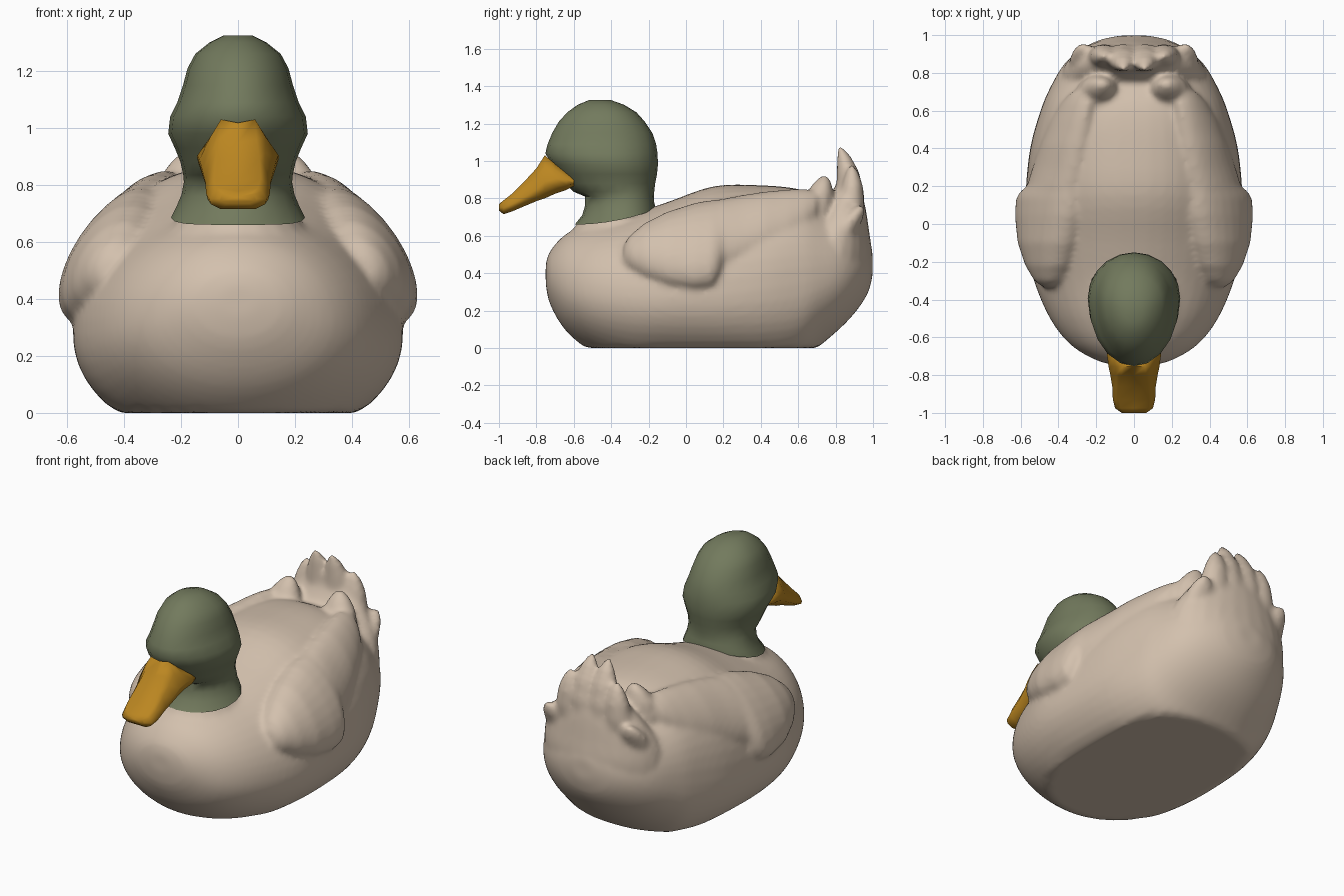
import bpy, bmesh
from math import sin, cos, pi
from mathutils import Vector

cube = bpy.data.objects.get("Cube")
if cube:
    bpy.data.objects.remove(cube)


def material(name, colour):
    m = bpy.data.materials.new(name)
    m.use_nodes = True
    m.diffuse_color = (*colour, 1)
    m.node_tree.nodes["Principled BSDF"].inputs["Base Color"].default_value = (*colour, 1)
    return m


BEIGE = material("beige feathers", (0.65, 0.53, 0.42))
GREEN = material("dull green", (0.17, 0.195, 0.11))
ORANGE = material("orange bill", (0.50, 0.24, 0.015))


def loft(bm, rings):
    """Skin a list of equal rings and close both ends."""
    loops = [[bm.verts.new(p) for p in ring] for ring in rings]
    n = len(loops[0])
    faces = [bm.faces.new((a[i], a[(i + 1) % n], b[(i + 1) % n], b[i]))
             for a, b in zip(loops, loops[1:]) for i in range(n)]
    faces += [bm.faces.new(loops[0]), bm.faces.new(loops[-1])]
    bmesh.ops.recalc_face_normals(bm, faces=faces)


def smooth_stations(stations, steps=4):
    """Fill in between stations along a flowing curve."""
    s = [stations[0], *stations, stations[-1]]
    out = []
    for p0, p1, p2, p3 in zip(s, s[1:], s[2:], s[3:]):
        for k in range(steps):
            t = k / steps
            out.append([b + t * (c - a) / 2 + t * t * (a - 2.5 * b + 2 * c - d / 2)
                        + t ** 3 * (1.5 * (b - c) + (d - a) / 2)
                        for a, b, c, d in zip(p0, p1, p2, p3)])
    return out + [stations[-1]]


def finish(name, bm, mat, angle=1.0):
    me = bpy.data.meshes.new(name)
    bm.to_mesh(me)
    bm.free()
    me.materials.append(mat)
    ob = bpy.data.objects.new(name, me)
    bpy.context.collection.objects.link(ob)
    bpy.ops.object.select_all(action="DESELECT")
    ob.select_set(True)
    bpy.context.view_layer.objects.active = ob
    bpy.ops.object.shade_smooth_by_angle(angle=angle)
    return ob


def power(v, n):
    return (abs(v) ** (2 / n)) * (1 if v >= 0 else -1)


def angles(n):
    return [2 * pi * i / n for i in range(n)]


def body_ring(y, low, mid, top, w, n):
    """Upright section, cut flat at the ground."""
    pts = []
    for t in angles(48):
        c, s = power(cos(t), n), power(sin(t), n)
        z = mid + s * ((top - mid) if s > 0 else (mid - low))
        pts.append(Vector((w * c, y, max(z, 0))))
    return pts


def egg_ring(z, front, back, w, slant=0.0):
    """Level section, widest behind its middle."""
    mid = back + (front - back) * 0.43
    pts = []
    for t in angles(20):
        y = mid + sin(t) * ((back - mid) if sin(t) > 0 else (mid - front))
        k = (y - front) / (back - front)
        pts.append(Vector((w * cos(t), y, z + slant * k * k)))
    return pts


# Body: hull, neck stub, rump, tail feathers and wings fused into one skin
bm = bmesh.new()
HULL = ((-0.75, .34, .39, .45, .07, 2), (-0.725, .23, .37, .52, .19, 2),
        (-0.64, .09, .32, .61, .335, 2), (-0.50, -.02, .29, .67, .445, 2),
        (-0.30, -.10, .27, .715, .53, 2), (-0.10, -.12, .27, .78, .575, 2),
        (0.15, -.12, .28, .865, .575, 2.1), (0.40, -.12, .31, .87, .55, 2.2),
        (0.60, -.08, .34, .85, .495, 2.3), (0.72, .015, .37, .80, .445, 2.2),
        (0.84, .12, .41, .72, .375, 2.1), (0.92, .21, .43, .64, .29, 2),
        (0.975, .30, .44, .57, .18, 2), (0.998, .39, .45, .51, .07, 2))
loft(bm, [body_ring(*s) for s in smooth_stations(HULL)])
loft(bm, [egg_ring(*s) for s in (
    (.36, -.70, .04, .44), (.50, -.685, -.03, .37), (.59, -.635, -.09, .285),
    (.65, -.595, -.14, .235), (.70, -.56, -.185, .20))])
RUMP = ((.25, .68, .36, .20), (.38, .75, .38, .225), (.50, .775, .385, .22),
        (.62, .80, .36, .18), (.75, .84, .28, .12), (.87, .865, .18, .065),
        (.95, .855, .13, .04))
loft(bm, [[Vector((rx * cos(t), y + ry * sin(t), z)) for t in angles(24)]
          for z, y, rx, ry in smooth_stations(RUMP)])


def feather(x, tip_x, base_y, tip_y, tip_z, w):
    base = Vector((x, base_y, .45))
    bend = Vector((x, base_y + .10, .45 + (tip_z - .45) * .62))
    tip = Vector((tip_x, tip_y, tip_z))
    rings = []
    for t, r in ((0, 1), (.3, 1.05), (.55, .95), (.75, .75), (.9, .46), (1, .14)):
        c = base * (1 - t) ** 2 + bend * (2 * t * (1 - t)) + tip * t * t
        rings.append([c + Vector((w * r * cos(a), .8 * w * r * sin(a), 0)) for a in angles(12)])
    loft(bm, rings)


LEAN = Vector((-.55, 0, .835))
OUT = Vector((.835, 0, .55))
WING = ((-.335, .44, .50, .05, .04), (-.30, .445, .51, .10, .075), (-.22, .45, .52, .165, .105),
        (-.10, .455, .53, .225, .125), (.05, .45, .545, .265, .13), (.14, .445, .56, .265, .125),
        (.175, .435, .58, .245, .115), (.20, .42, .61, .215, .106), (.30, .395, .635, .21, .10),
        (.42, .365, .67, .19, .095), (.55, .33, .705, .165, .08), (.64, .295, .735, .13, .07),
        (.70, .27, .765, .08, .05))

for side in (1, -1):
    feather(.06 * side, .055 * side, .83, .825, 1.075, .10)
    feather(.16 * side, .155 * side, .81, .885, .98, .095)
    feather(.24 * side, .275 * side, .74, .94, .765, .10)
    feather(.20 * side, .17 * side, .60, .74, .925, .125)
    rings = []
    for y, x, z, a, b in WING:
        ring = [Vector((x, y, z)) + LEAN * a * cos(t) + OUT * b * sin(t) for t in angles(24)]
        rings.append([Vector((p.x * side, p.y, p.z)) for p in ring])
    loft(bm, rings)

body = finish("body_with_wings_and_tail", bm, BEIGE)
fuse = body.modifiers.new("fuse", "REMESH")
fuse.mode = "VOXEL"
fuse.voxel_size = 0.016
fuse.use_smooth_shade = True
soften = body.modifiers.new("soften", "SMOOTH")
soften.factor = 0.5
soften.iterations = 7

# Head and neck
bm = bmesh.new()
loft(bm, [egg_ring(*s) for s in (
    (.66, -.595, -.165, .235, .08), (.71, -.555, -.165, .215, .05),
    (.76, -.54, -.17, .198, .02), (.81, -.54, -.172, .19), (.835, -.60, -.17, .192),
    (.88, -.645, -.165, .202), (.93, -.675, -.155, .222), (.98, -.715, -.15, .245),
    (1.04, -.752, -.152, .238), (1.09, -.74, -.16, .213), (1.15, -.715, -.18, .193),
    (1.21, -.68, -.22, .177), (1.26, -.635, -.265, .15), (1.30, -.58, -.33, .10),
    (1.325, -.52, -.40, .05))])
finish("head", bm, GREEN)

# Bill: a flat blade with a sloping root
bm = bmesh.new()
rings = []
for y, low, side_z, top, w, ridge in (
        (-.60, .865, .89, .905, .135, .10), (-.64, .845, .90, .94, .145, .09),
        (-.70, .825, .905, .985, .142, .075), (-.755, .80, .89, 1.03, .135, .06),
        (-.80, .785, .85, .96, .125, .065), (-.86, .76, .81, .895, .115, .075),
        (-.93, .73, .77, .825, .112, .08), (-.975, .715, .75, .79, .10, .07),
        (-1.0, .735, .752, .77, .065, .045)):
    half = [(w * .6, low), (w * .95, (low + side_z) / 2), (w, side_z),
            ((w + ridge) / 2, (side_z + top) / 2 + .008), (ridge, top)]
    ring = half + [(0, top - .012)] + [(-x, z) for x, z in reversed(half)]
    rings.append([Vector((x, y, z)) for x, z in ring])
loft(bm, rings)
finish("bill", bm, ORANGE, 1.2)
